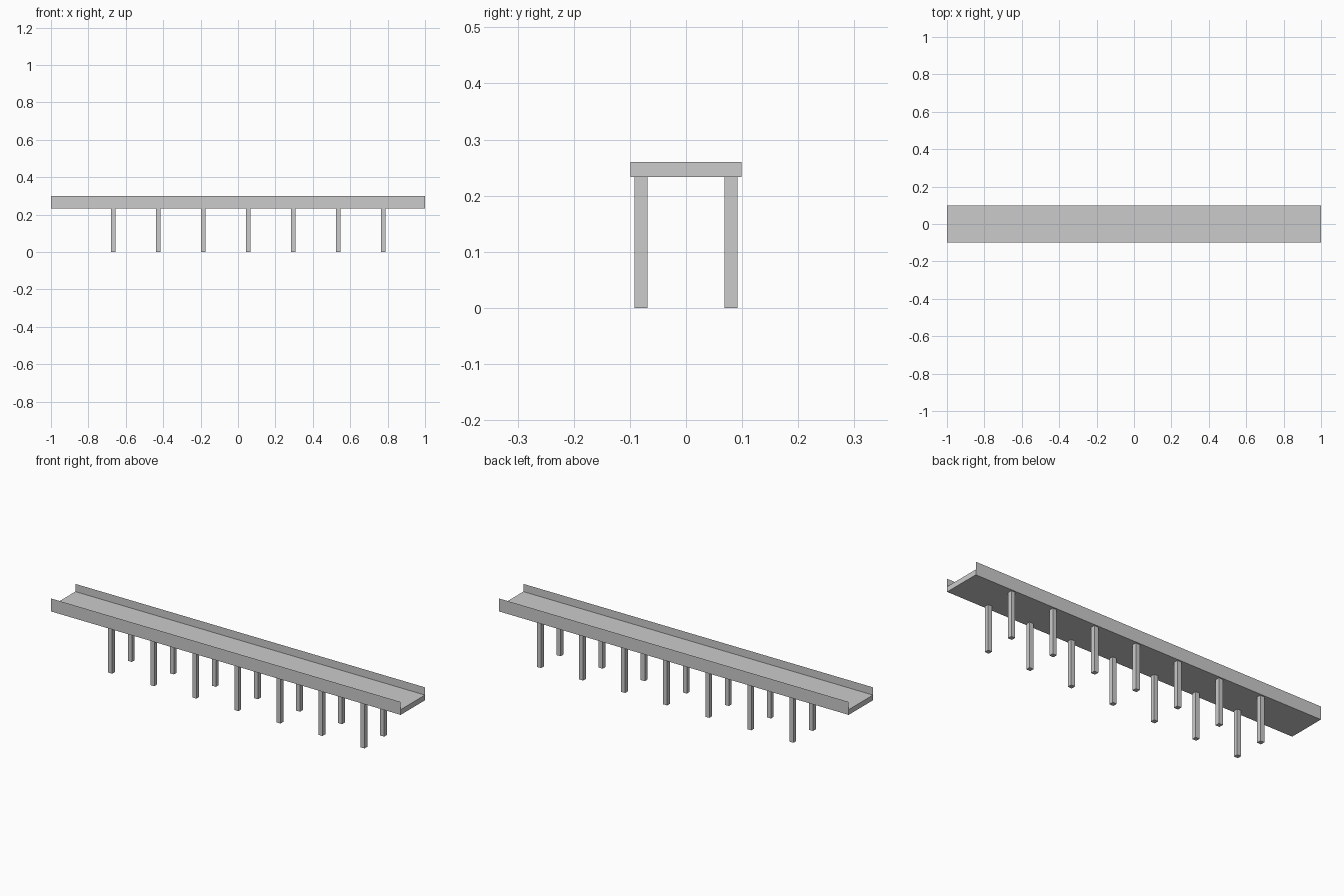
import bpy, bmesh

if "Cube" in bpy.data.objects:
    bpy.data.objects.remove(bpy.data.objects["Cube"])

HALF_L, HALF_W = 1.0, 0.099
DECK_BOTTOM, DECK_TOP, WALL_TOP = 0.233, 0.26, 0.30
LEG, LEG_Y = 0.023, 0.08


def make_object(name, bm):
    mesh = bpy.data.meshes.new(name)
    bm.to_mesh(mesh)
    bm.free()
    obj = bpy.data.objects.new(name, mesh)
    bpy.context.collection.objects.link(obj)
    return obj


def box(name, center, size):
    bm = bmesh.new()
    bmesh.ops.create_cube(bm, size=1)
    bmesh.ops.scale(bm, vec=size, verts=bm.verts)
    bmesh.ops.translate(bm, vec=center, verts=bm.verts)
    return make_object(name, bm)


# Deck slab
box("deck", (0, 0, (DECK_BOTTOM + DECK_TOP) / 2),
    (2 * HALF_L, 2 * HALF_W, DECK_TOP - DECK_BOTTOM))

# Paper-thin parapets rising from the long edges of the slab
for side, y in (("front", -HALF_W), ("back", HALF_W)):
    bm = bmesh.new()
    corners = [(-HALF_L, y, DECK_TOP), (HALF_L, y, DECK_TOP),
               (HALF_L, y, WALL_TOP), (-HALF_L, y, WALL_TOP)]
    if y > 0:
        corners.reverse()
    bm.faces.new([bm.verts.new(c) for c in corners])
    make_object(f"{side}_parapet", bm)

# Seven pairs of square support posts
for i in range(7):
    x = -0.667 + i * 0.2406
    for side, y in (("front", -LEG_Y), ("back", LEG_Y)):
        box(f"{side}_post_{i + 1}", (x, y, DECK_BOTTOM / 2),
            (LEG, LEG, DECK_BOTTOM))
